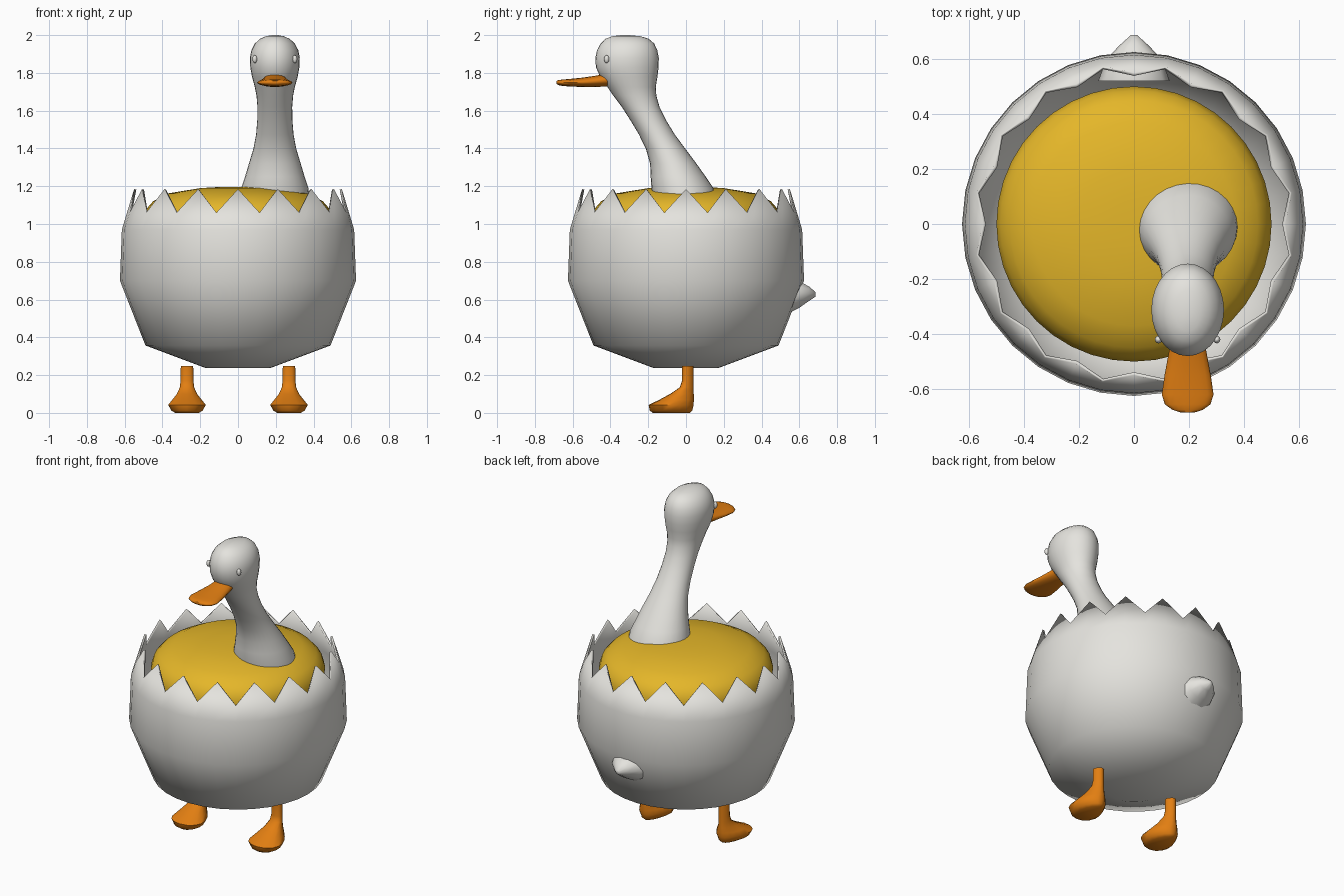
import bpy, bmesh, math

if "Cube" in bpy.data.objects:
    bpy.data.objects.remove(bpy.data.objects["Cube"])


def material(name, rgb):
    m = bpy.data.materials.new(name)
    m.diffuse_color = (*rgb, 1)
    m.use_nodes = True
    m.node_tree.nodes["Principled BSDF"].inputs["Base Color"].default_value = m.diffuse_color
    return m


WHITE = material("shell_white", (0.78, 0.77, 0.73))
YELLOW = material("yolk_yellow", (0.78, 0.47, 0.022))
ORANGE = material("bill_orange", (0.76, 0.21, 0.006))


def build(name, rings, mat, caps=(True, True), angle=60):
    """Skin a stack of equal-length point rings."""
    bm = bmesh.new()
    loops = [[bm.verts.new(p) for p in r] for r in rings]
    n = len(loops[0])
    for a, b in zip(loops, loops[1:]):
        for j in range(n):
            k = (j + 1) % n
            bm.faces.new((a[j], a[k], b[k], b[j]))
    if caps[0]:
        bm.faces.new(loops[0][::-1])
    if caps[1]:
        bm.faces.new(loops[-1])
    if all(caps):
        bmesh.ops.recalc_face_normals(bm, faces=bm.faces)
    me = bpy.data.meshes.new(name)
    bm.to_mesh(me)
    bm.free()
    me.materials.append(mat)
    ob = bpy.data.objects.new(name, me)
    bpy.context.collection.objects.link(ob)
    bpy.ops.object.select_all(action='DESELECT')
    bpy.context.view_layer.objects.active = ob
    ob.select_set(True)
    bpy.ops.object.shade_smooth_by_angle(angle=math.radians(angle))
    return ob


def circle(r, z, n):
    return [(r * math.cos(math.tau * j / n), r * math.sin(math.tau * j / n), z)
            for j in range(n)]


def loft(name, sections, mat, axis, cx=0, n=20, taper=0.0, angle=60):
    """Elliptical sections (position, low, high, half width) along z or y."""
    rings = []
    for t, lo, hi, half in sections:
        ring = []
        for j in range(n):
            a = math.tau * j / n
            x = cx + half * math.cos(a) * (1 - taper * math.sin(a))
            v = (lo + hi) / 2 + (hi - lo) / 2 * math.sin(a)
            ring.append((x, v, t) if axis == 'z' else (x, t, v))
        rings.append(ring)
    return build(name, rings, mat, angle=angle)


# Egg shell body with a zigzag broken rim
N = 32
profile = [(0.17, 0.237), (0.49, 0.357), (0.625, 0.70), (0.615, 0.97)]
rings = [circle(r, z, N) for r, z in profile]
tips, valleys = circle(0.55, 1.185, N), circle(0.585, 1.06, N)
rings.append([valleys[j] if j % 2 else tips[j] for j in range(N)])
shell = build("egg_shell", rings, WHITE, caps=(True, False))
thick = shell.modifiers.new("thickness", 'SOLIDIFY')
thick.thickness = 0.012
thick.offset = -1

# Domed yolk filling the shell
yolk = [(0.30, 0.70), (0.45, 0.88), (0.495, 0.97), (0.50, 1.03), (0.485, 1.08),
        (0.45, 1.12), (0.37, 1.162), (0.2, 1.19), (0.08, 1.197)]
build("yolk", [circle(r, z, 40) for r, z in yolk], YELLOW)

# Neck and head in one smooth skin
loft("neck_and_head", [
    (1.12, -0.17, 0.165, 0.185), (1.19, -0.183, 0.145, 0.178),
    (1.25, -0.187, 0.105, 0.158), (1.32, -0.19, 0.055, 0.137),
    (1.40, -0.213, -0.005, 0.113), (1.475, -0.25, -0.06, 0.099),
    (1.55, -0.295, -0.106, 0.093), (1.62, -0.34, -0.14, 0.092),
    (1.68, -0.385, -0.157, 0.097), (1.725, -0.415, -0.16, 0.106),
    (1.78, -0.455, -0.151, 0.121), (1.83, -0.477, -0.145, 0.130),
    (1.88, -0.48, -0.144, 0.132), (1.92, -0.471, -0.152, 0.124),
    (1.955, -0.452, -0.168, 0.106), (1.98, -0.427, -0.197, 0.079),
    (1.994, -0.39, -0.24, 0.048), (2.0, -0.345, -0.30, 0.014),
], WHITE, 'z', cx=0.195, n=28)

# Flat flared bill
loft("bill", [
    (-0.38, 1.735, 1.80, 0.055), (-0.43, 1.727, 1.795, 0.062),
    (-0.48, 1.725, 1.785, 0.071), (-0.55, 1.725, 1.775, 0.084),
    (-0.62, 1.728, 1.768, 0.094), (-0.655, 1.731, 1.765, 0.083),
    (-0.675, 1.735, 1.762, 0.056), (-0.685, 1.742, 1.757, 0.025),
], ORANGE, 'y', cx=0.195, n=18)

# Short pointed tail
loft("tail", [
    (0.52, 0.51, 0.70, 0.13), (0.60, 0.553, 0.70, 0.10),
    (0.65, 0.59, 0.672, 0.052), (0.686, 0.615, 0.64, 0.012),
], WHITE, 'y', n=10)

for side, label in ((-1, "left"), (1, "right")):
    # Small bead eye
    bpy.ops.mesh.primitive_uv_sphere_add(
        segments=12, ring_count=8, radius=1, location=(0.195 + side * 0.106, -0.42, 1.873))
    eye = bpy.context.object
    eye.name = label + "_eye"
    eye.scale = (0.013, 0.014, 0.021)
    eye.data.materials.append(WHITE)
    bpy.ops.object.shade_smooth()

    # Leg flowing into a webbed foot, widest toward the toes
    loft(label + "_leg_and_foot", [
        (0.0, -0.175, 0.02, 0.06), (0.012, -0.192, 0.033, 0.08),
        (0.042, -0.198, 0.04, 0.097), (0.07, -0.14, 0.042, 0.075),
        (0.10, -0.085, 0.041, 0.052), (0.135, -0.033, 0.04, 0.037),
        (0.17, -0.021, 0.04, 0.033), (0.247, -0.021, 0.04, 0.032),
    ], ORANGE, 'z', cx=side * 0.27, n=16, taper=0.3)
